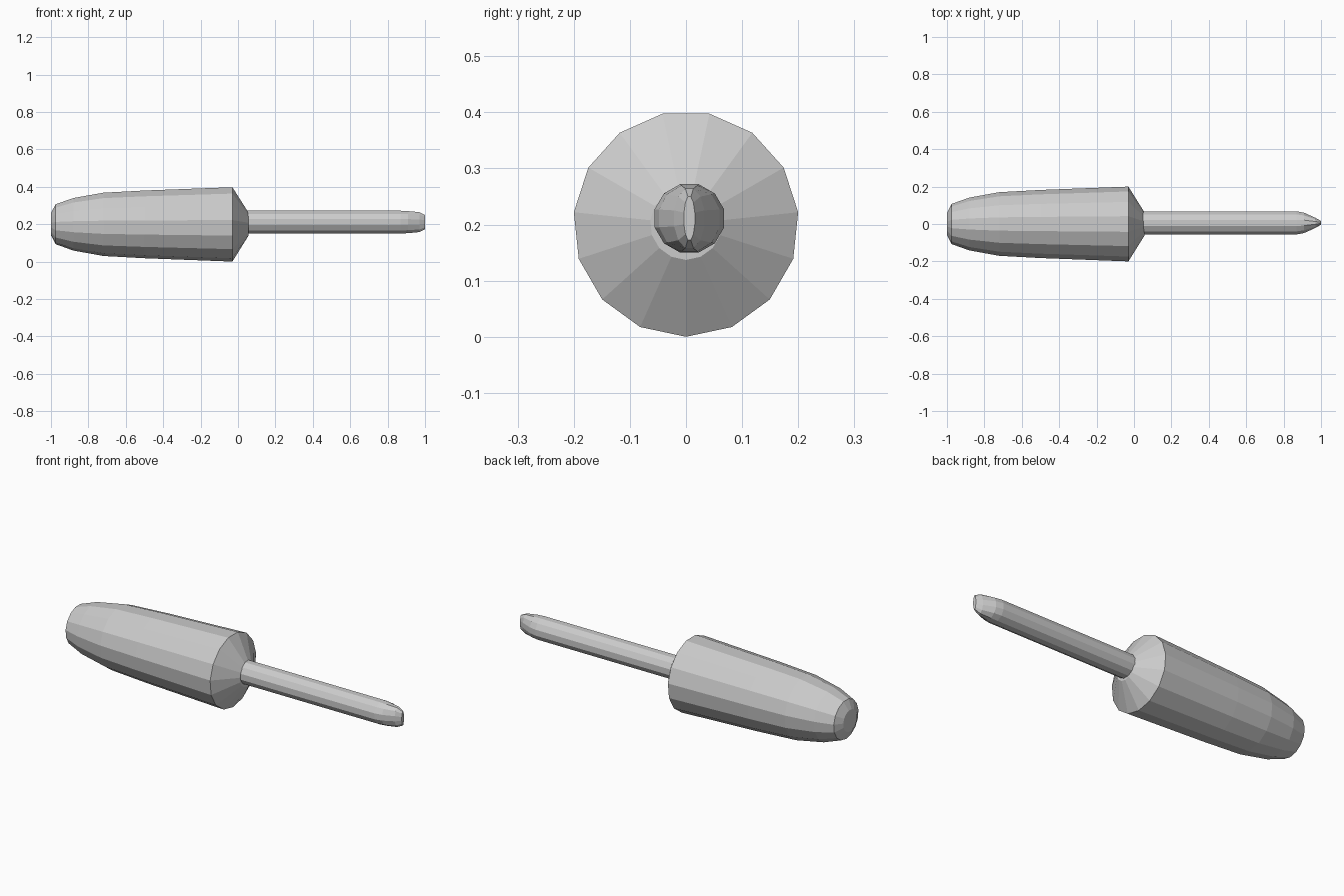
import bpy, bmesh, math

cube = bpy.data.objects.get("Cube")
if cube:
    bpy.data.objects.remove(cube)

grey = bpy.data.materials.new("light grey")
grey.use_nodes = True
colour = (0.6, 0.6, 0.6, 1)
grey.diffuse_color = colour
grey.node_tree.nodes["Principled BSDF"].inputs["Base Color"].default_value = colour


def loft(name, rings, sides, cy, cz, start=-math.pi / 2):
    """Skin elliptical rings (x, y radius, z radius) along x and cap both ends."""
    bm = bmesh.new()
    loops = []
    for x, ry, rz in rings:
        angles = [start + 2 * math.pi * i / sides for i in range(sides)]
        loops.append([bm.verts.new((x, cy + ry * math.cos(a), cz + rz * math.sin(a)))
                      for a in angles])
    for a, b in zip(loops, loops[1:]):
        for i in range(sides):
            j = (i + 1) % sides
            bm.faces.new((a[i], a[j], b[j], b[i]))
    bm.faces.new(loops[0])
    bm.faces.new(loops[-1])
    bmesh.ops.recalc_face_normals(bm, faces=bm.faces)
    mesh = bpy.data.meshes.new(name)
    bm.to_mesh(mesh)
    bm.free()
    mesh.materials.append(grey)
    obj = bpy.data.objects.new(name, mesh)
    bpy.context.collection.objects.link(obj)
    return obj


# Bulbous grip with a rounded butt and a conical shoulder
grip = [(-1.0, 0.06), (-0.975, 0.108), (-0.88, 0.142), (-0.72, 0.171),
        (-0.5, 0.183), (-0.03, 0.201), (0.055, 0.064)]
loft("handle", [(x, r, r) for x, r in grip], 15, 0, 0.201)

# Round shaft that flattens sideways into a blade tip
blade = [(0.0, 0.064, 0.063), (0.87, 0.064, 0.063), (0.91, 0.056, 0.061),
         (0.97, 0.028, 0.055), (1.0, 0.010, 0.04)]
loft("shaft_and_tip", blade, 12, 0.006, 0.211, math.pi / 12)
